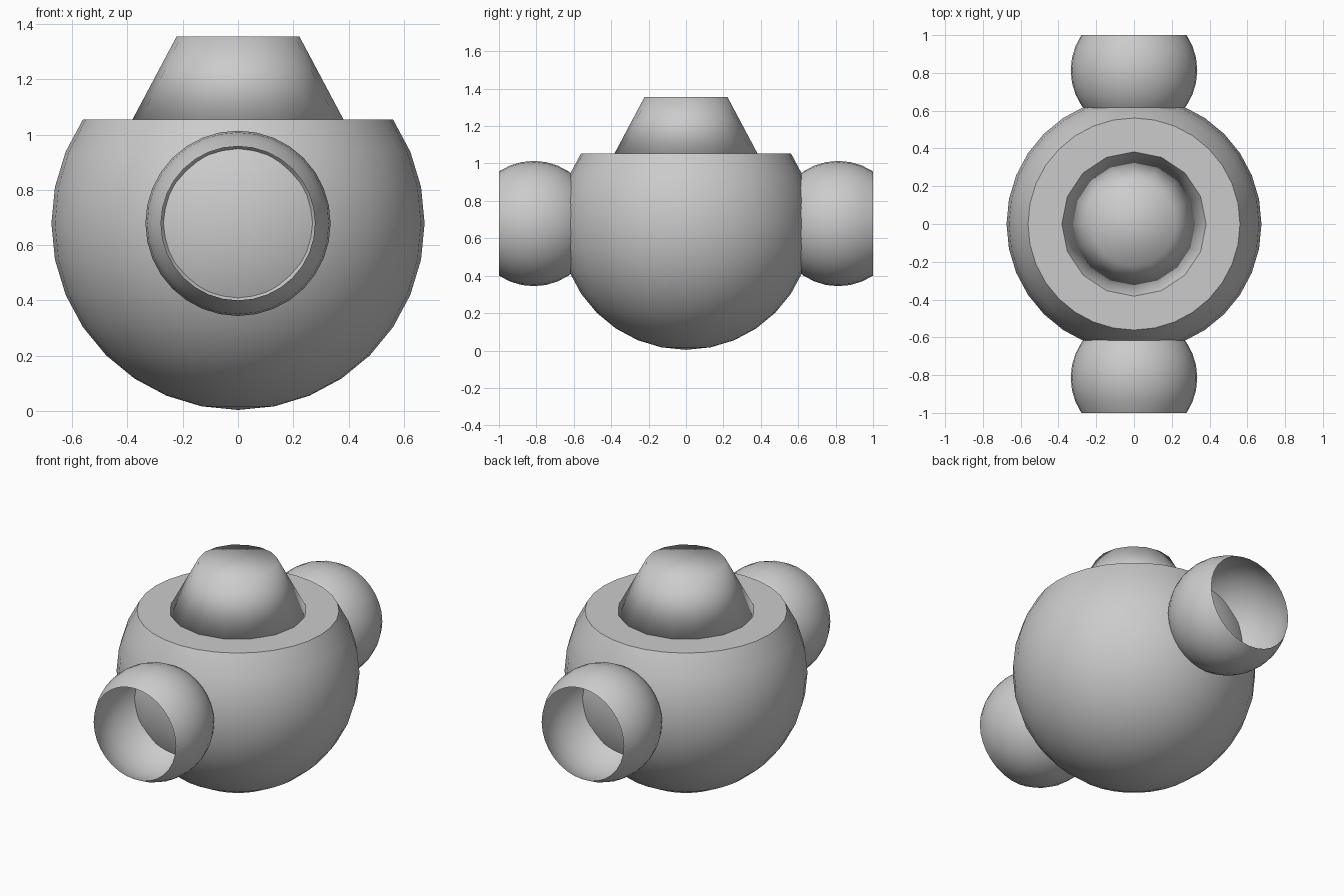
import bpy, bmesh, math
from mathutils import Matrix

if "Cube" in bpy.data.objects:
    bpy.data.objects.remove(bpy.data.objects["Cube"])

grey = bpy.data.materials.new("plain grey")
grey.diffuse_color = (0.6, 0.6, 0.6, 1)
grey.use_nodes = True
grey.node_tree.nodes["Principled BSDF"].inputs["Base Color"].default_value = grey.diffuse_color
CENTRE_Z = 0.679


def finish(bm, name, sharp_angle=None):
    mesh = bpy.data.meshes.new(name)
    bm.to_mesh(mesh)
    bm.free()
    mesh.materials.append(grey)
    obj = bpy.data.objects.new(name, mesh)
    bpy.context.collection.objects.link(obj)
    mesh.shade_smooth()
    if sharp_angle:
        mesh.set_sharp_from_angle(angle=math.radians(sharp_angle))
    return obj


def cut_sphere(name, radius, matrix, capped):
    """Sphere with the top five rings removed, optionally closed by a lid."""
    bm = bmesh.new()
    bmesh.ops.create_uvsphere(bm, u_segments=32, v_segments=16, radius=radius)
    cut = radius * math.sin(math.radians(33.75)) + 0.001
    bmesh.ops.delete(bm, geom=[v for v in bm.verts if v.co.z > cut], context='VERTS')
    if capped:
        rim = [e for e in bm.edges if e.is_boundary]
        bmesh.ops.contextual_create(bm, geom=rim)
        bmesh.ops.recalc_face_normals(bm, faces=bm.faces)
    bm.transform(matrix)
    return finish(bm, name, 30)


# Round body with a flat lid
cut_sphere("body", 0.675, Matrix.Translation((0, 0, CENTRE_Z)), True)

# Open spherical ports, front and back
for name, side in (("front_port", -1), ("back_port", 1)):
    turn = Matrix.Rotation(math.radians(-90 * side), 4, 'X')
    cut_sphere(name, 0.335, Matrix.Translation((0, 0.814 * side, CENTRE_Z)) @ turn, False)

# Tapered neck, smooth all over
bm = bmesh.new()
bmesh.ops.create_cone(bm, cap_ends=True, segments=16, radius1=0.382, radius2=0.222,
                      depth=0.301, matrix=Matrix.Translation((0, 0, 1.2045)))
finish(bm, "neck")
